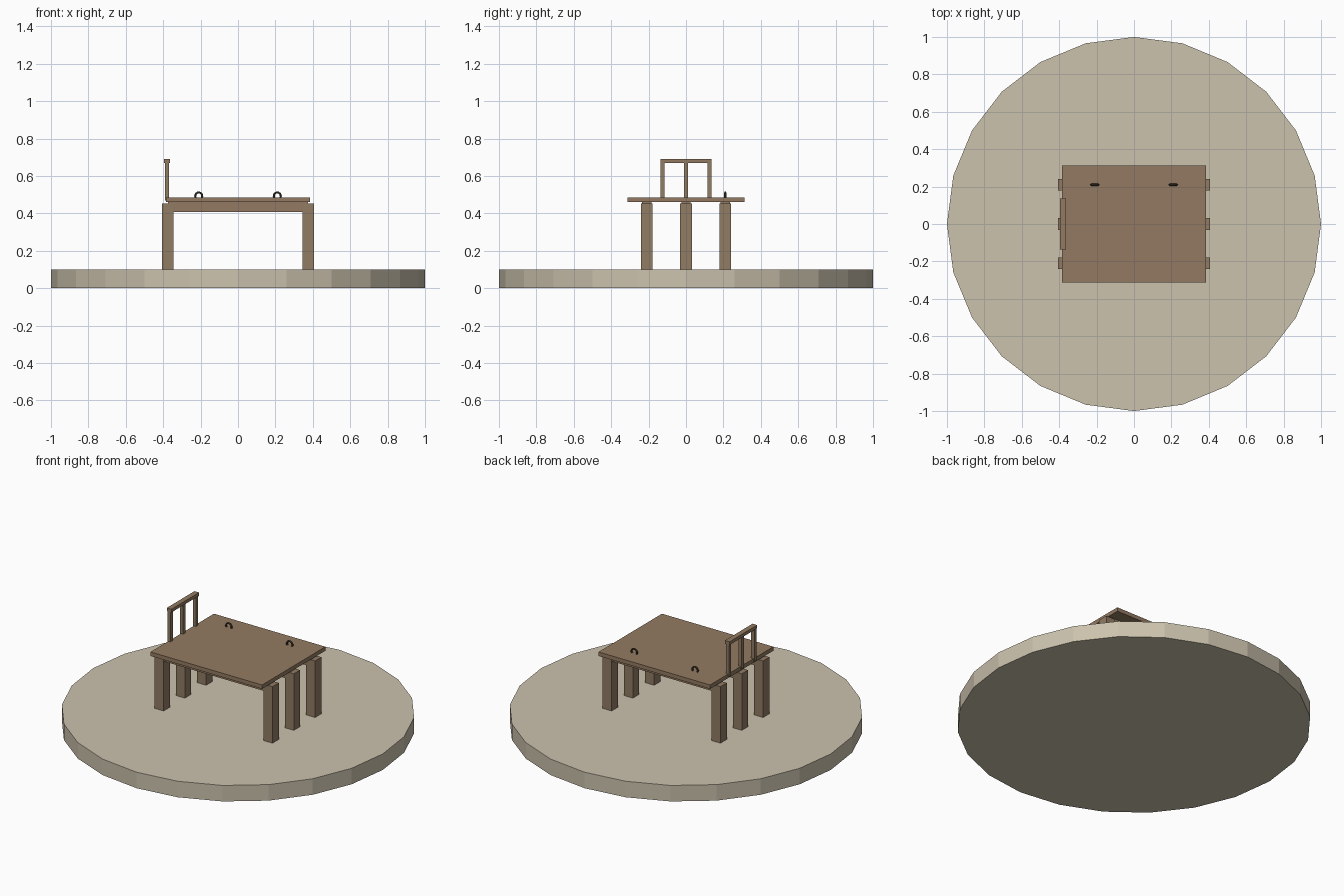
import bpy
import math

if "Cube" in bpy.data.objects:
    bpy.data.objects.remove(bpy.data.objects["Cube"])


def material(name, rgb):
    m = bpy.data.materials.new(name)
    m.diffuse_color = (*rgb, 1)
    m.use_nodes = True
    m.node_tree.nodes["Principled BSDF"].inputs["Base Color"].default_value = m.diffuse_color
    return m


sand = material("sand", (0.60, 0.54, 0.42))
wood = material("wood", (0.29, 0.195, 0.12))
leg_wood = material("leg wood", (0.285, 0.20, 0.125))
iron = material("dark iron", (0.07, 0.05, 0.035))


def box(name, x, y, z, mat):
    """Box spanning the given (low, high) ranges."""
    bpy.ops.mesh.primitive_cube_add(size=1, location=[sum(r) / 2 for r in (x, y, z)])
    ob = bpy.context.object
    ob.name = name
    ob.scale = [r[1] - r[0] for r in (x, y, z)]
    bpy.ops.object.transform_apply(location=False, rotation=False, scale=True)
    ob.data.materials.append(mat)
    return ob


# Round faceted base
bpy.ops.mesh.primitive_cylinder_add(vertices=24, radius=1, depth=0.1, location=(0, 0, 0.05))
base = bpy.context.object
base.name = "round_base"
base.data.materials.append(sand)

# Platform deck
box("deck", (-0.385, 0.385), (-0.3125, 0.3125), (0.46, 0.485), wood)

# Three rows: a beam carried by a leg at each end
for y in (-0.21, 0, 0.21):
    box("beam", (-0.375, 0.375), (y - 0.025, y + 0.025), (0.407, 0.46), wood)
    for s in (-1, 1):
        cx = s * 0.376
        box("leg", (cx - 0.031, cx + 0.031), (y - 0.031, y + 0.031), (0.09, 0.453), leg_wood)

# End railing: three posts and a top rail
for y in (-0.126, -0.001, 0.125):
    box("rail_post", (-0.391, -0.37), (y - 0.011, y + 0.011), (0.47, 0.672), leg_wood)
box("top_rail", (-0.396, -0.364), (-0.137, 0.137), (0.67, 0.69), wood)

# Mooring rings standing on the deck
for x in (-0.21, 0.21):
    bpy.ops.mesh.primitive_torus_add(
        location=(x, 0.21, 0.493), rotation=(math.pi / 2, 0, 0),
        major_segments=16, minor_segments=8, major_radius=0.019, minor_radius=0.0055)
    ring = bpy.context.object
    ring.name = "mooring_ring"
    ring.data.materials.append(iron)
    bpy.ops.object.shade_smooth_by_angle()
